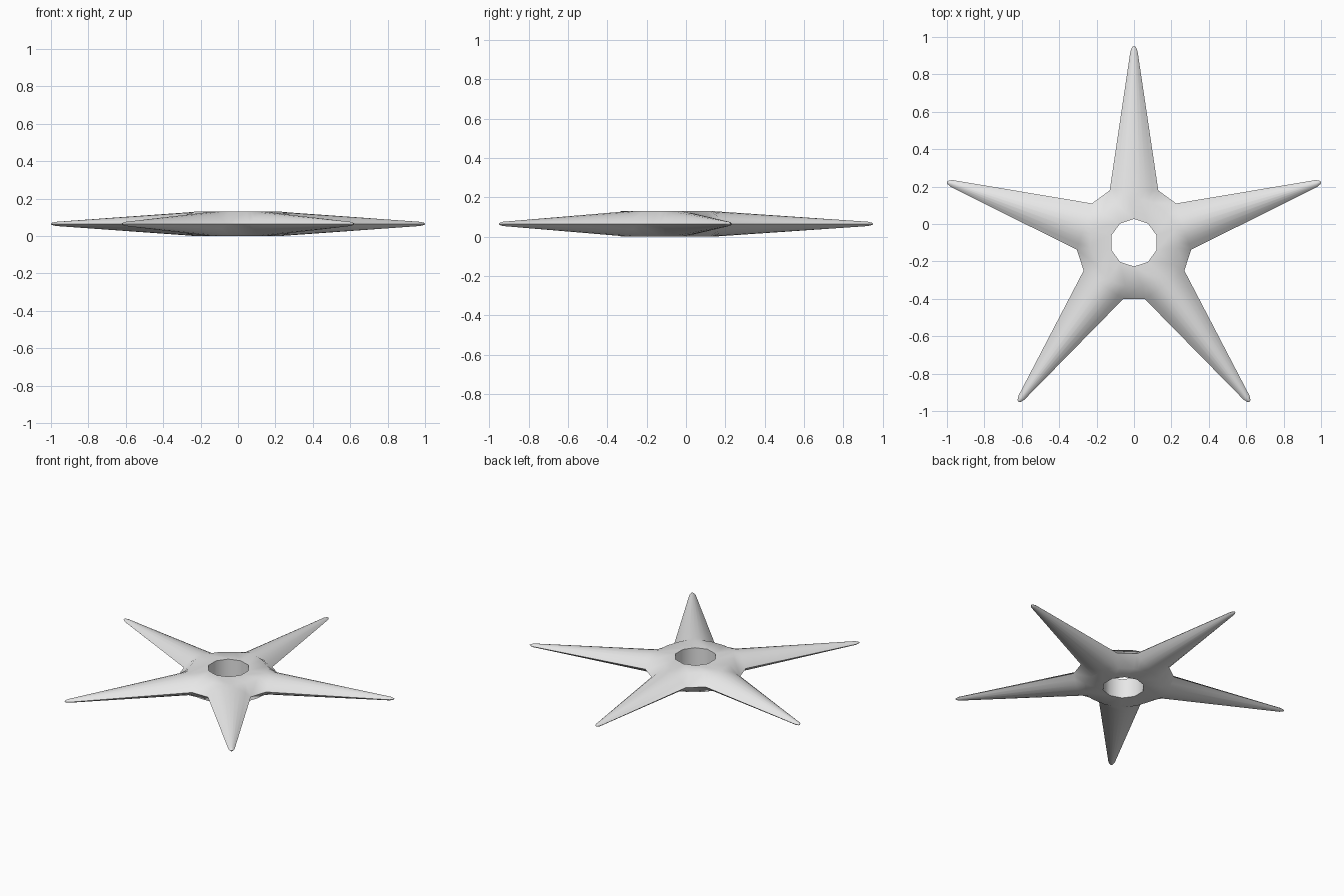
import bpy, bmesh
from math import sin, cos, radians, tau

cube = bpy.data.objects.get("Cube")
if cube:
    bpy.data.objects.remove(cube)

POINTS = 5
HALF = 0.065          # half thickness
CENTRE_Y = -0.1       # hub centre
HOLE_R, RING_R = 0.127, 0.235
SPREAD = 25           # half angle of a spike root, degrees
US = [i / 4 - 1 for i in range(9)]
# spike stations: distance, half width, half height
STATIONS = [(0.279, 0.13, 0.062), (1.025, 0.019, 0.011), (1.045, 0.01, 0.006), (1.051, 0.003, 0.002)]

steel = bpy.data.materials.new("light grey steel")
steel.use_nodes = True
grey = (0.8, 0.8, 0.8, 1)
steel.diffuse_color = grey
steel.node_tree.nodes["Principled BSDF"].inputs["Base Color"].default_value = grey

bm = bmesh.new()


def polar(radius, degrees, z, turn):
    a = radians(degrees) + turn
    return (radius * sin(a), radius * cos(a), z)


def along(x, y, z, turn):
    return (x * cos(turn) + y * sin(turn), y * cos(turn) - x * sin(turn), z)


def face(*points):
    bm.faces.new([bm.verts.new(p) for p in points])


for k in range(POINTS):
    turn, following = tau * k / POINTS, tau * (k + 1) / POINTS
    for side in (1, -1):
        z = HALF * side
        # spike: hub rim lofted through lens sections to the tip
        rows = [[polar(RING_R, SPREAD * u, z, turn) for u in US]]
        for y, w, h in STATIONS:
            rows.append([along(w * u, y, side * h * (1 - u * u), turn) for u in US])
        for a, b in zip(rows, rows[1:]):
            for i in range(len(US) - 1):
                face(a[i], a[i + 1], b[i + 1], b[i])
        # flat hub ring around the hole
        rim, mid = rows[0], len(US) // 2
        hole = [polar(HOLE_R, d, z, turn) for d in (-36, 0, 36)]
        face(hole[0], hole[1], *rim[mid::-1])
        face(hole[1], hole[2], *rim[:mid - 1:-1])
        next_rim = polar(RING_R, -SPREAD, z, following)
        face(hole[2], rim[-1], next_rim)
        # bevelled notch between neighbouring spikes
        y, w, h = STATIONS[0]
        face(rim[-1], next_rim, along(-w, y, 0, following), along(w, y, 0, turn))
    # ten-sided hole wall
    for d in (-36, 0):
        face(polar(HOLE_R, d, -HALF, turn), polar(HOLE_R, d + 36, -HALF, turn),
             polar(HOLE_R, d + 36, HALF, turn), polar(HOLE_R, d, HALF, turn))

bmesh.ops.remove_doubles(bm, verts=bm.verts, dist=0.0005)
bmesh.ops.recalc_face_normals(bm, faces=bm.faces)
mesh = bpy.data.meshes.new("throwing_star")
bm.to_mesh(mesh)
bm.free()
mesh.materials.append(steel)

star = bpy.data.objects.new("throwing_star", mesh)
star.location = (0, CENTRE_Y, HALF)
bpy.context.collection.objects.link(star)
bpy.ops.object.select_all(action='DESELECT')
star.select_set(True)
bpy.context.view_layer.objects.active = star
bpy.ops.object.shade_smooth_by_angle(angle=radians(50))
